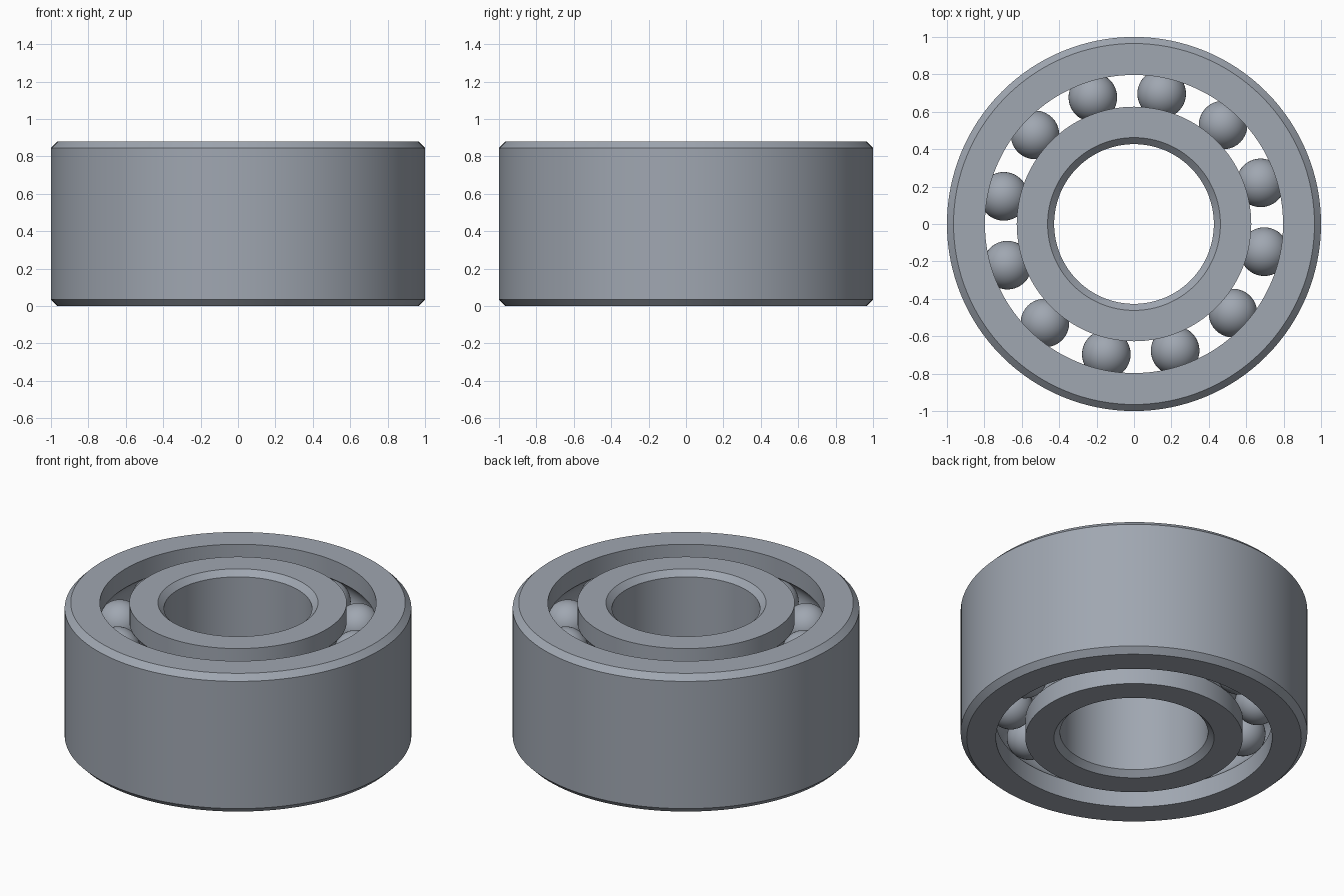
import bpy, bmesh
from math import sin, cos, acos, pi, radians

HEIGHT = 0.88
PITCH = 0.712          # radius of the ball circle
BALL_R = 0.13
GROOVE_R = 0.131
ROWS = (0.22, 0.66)    # heights of the two ball rows
BALLS = 12
CHAMFER = 0.035
SEGMENTS = 128

if "Cube" in bpy.data.objects:
    bpy.data.objects.remove(bpy.data.objects["Cube"])

steel = bpy.data.materials.new("steel_grey")
steel.use_nodes = True
colour = (0.35, 0.385, 0.44, 1)
steel.diffuse_color = colour
steel.node_tree.nodes["Principled BSDF"].inputs["Base Color"].default_value = colour


def finish(name, bm):
    """Turn a bmesh into a smooth shaded steel object."""
    mesh = bpy.data.meshes.new(name)
    bm.to_mesh(mesh)
    bm.free()
    obj = bpy.data.objects.new(name, mesh)
    bpy.context.collection.objects.link(obj)
    mesh.materials.append(steel)
    bpy.ops.object.select_all(action="DESELECT")
    obj.select_set(True)
    bpy.context.view_layer.objects.active = obj
    bpy.ops.object.shade_smooth_by_angle(angle=radians(30))
    return obj


def raceway(wall, side, steps=14):
    """Wall points from bottom to top with a round groove at each row.
    side is 1 for a groove cut outward, -1 for one cut inward."""
    points = [(wall, 0)]
    half = acos(abs(wall - PITCH) / GROOVE_R)
    for z in ROWS:
        for i in range(steps + 1):
            a = half * (2 * i / steps - 1)
            points.append((PITCH + side * GROOVE_R * cos(a), z + GROOVE_R * sin(a)))
    return points + [(wall, HEIGHT)]


def chamfered(wall, side):
    """Wall points from top to bottom with a chamfer at both ends."""
    edge = wall - side * CHAMFER
    return [(edge, HEIGHT), (wall, HEIGHT - CHAMFER), (wall, CHAMFER), (edge, 0)]


def lathe(name, profile):
    """Revolve a closed (radius, height) profile around the z axis."""
    bm = bmesh.new()
    rings = []
    for s in range(SEGMENTS):
        a = 2 * pi * s / SEGMENTS
        rings.append([bm.verts.new((r * cos(a), r * sin(a), z)) for r, z in profile])
    for s in range(SEGMENTS):
        here, there = rings[s - 1], rings[s]
        for i in range(len(profile)):
            bm.faces.new((here[i - 1], there[i - 1], there[i], here[i]))
    bmesh.ops.recalc_face_normals(bm, faces=bm.faces)
    return finish(name, bm)


# Outer and inner rings with two raceways each
lathe("outer_ring", raceway(0.797, 1) + chamfered(1.0, 1))
lathe("inner_ring", raceway(0.627, -1) + chamfered(0.427, -1))

# Two rows of balls sharing one mesh
first = None
for row, z in zip(("lower", "upper"), ROWS):
    for i in range(BALLS):
        name = f"{row}_ball_{i + 1}"
        if first is None:
            bm = bmesh.new()
            bmesh.ops.create_uvsphere(bm, u_segments=40, v_segments=24, radius=BALL_R)
            ball = first = finish(name, bm)
        else:
            ball = bpy.data.objects.new(name, first.data)
            bpy.context.collection.objects.link(ball)
        a = radians(18) + 2 * pi * i / BALLS
        ball.location = (PITCH * cos(a), PITCH * sin(a), z)
